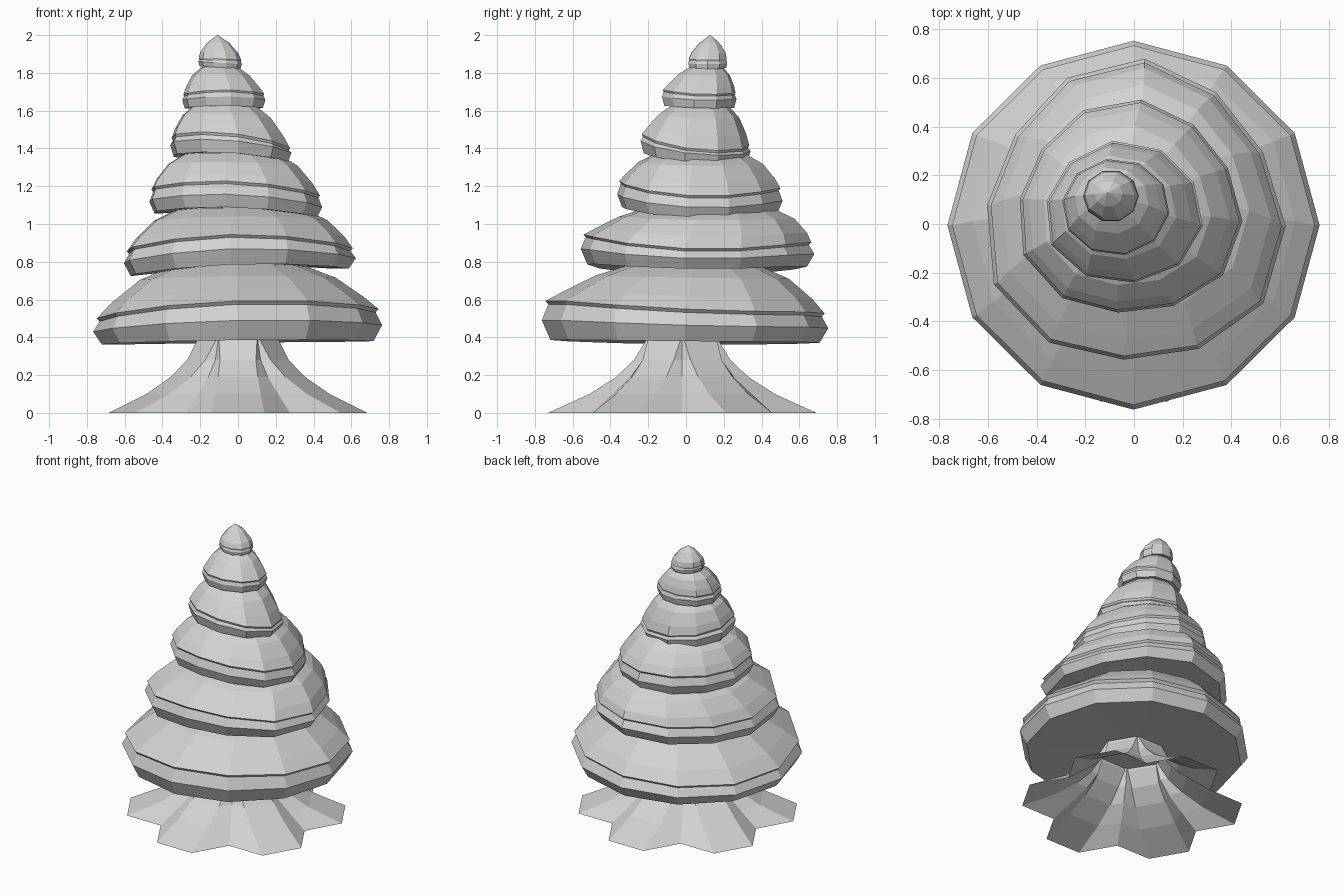
import bpy, bmesh
from math import sin, cos, pi, radians
from mathutils import Vector

cube = bpy.data.objects.get("Cube")
if cube:
    bpy.data.objects.remove(cube, do_unlink=True)

SHADE = (0.65, 0.65, 0.65, 1)
grey = bpy.data.materials.new("plain_grey")
grey.use_nodes = True
grey.diffuse_color = SHADE
grey.node_tree.nodes["Principled BSDF"].inputs["Base Color"].default_value = SHADE


def loft(name, rings, close_bottom=True):
    """Skin a stack of equal-sized rings into one flat-shaded object."""
    bm = bmesh.new()
    loops = [[bm.verts.new(p) for p in ring] for ring in rings]
    for low, high in zip(loops, loops[1:]):
        n = len(low)
        for i in range(n):
            j = (i + 1) % n
            bm.faces.new((low[i], low[j], high[j], high[i]))
    bm.faces.new(loops[-1])
    if close_bottom:
        bm.faces.new(loops[0][::-1])
    mesh = bpy.data.meshes.new(name)
    bm.to_mesh(mesh)
    bm.free()
    mesh.materials.append(grey)
    obj = bpy.data.objects.new(name, mesh)
    bpy.context.collection.objects.link(obj)


# Cap outline: (height fraction, radius fraction)
DOME = [(0.3, 0.9), (0.65, 0.75), (0.9, 0.54), (1, 0.25)]
TIP = [(0.3, 0.88), (0.7, 0.5), (1, 0.01)]


def tier(name, n, twist, lobe, centre, radii, base, rim, step, top, top_centre, curve, power=1):
    """Branch layer: dished underside, sloping rim, then an overhanging cap."""
    def ring(scale, z, tilt, mid=centre):
        """Slightly three-lobed ellipse, tilted and bowed up at front and back."""
        pts = []
        for i in range(n):
            a = 2 * pi * i / n + radians(twist)
            r = scale * (1 + lobe * cos(3 * (a + radians(27))))
            x, y = radii[0] * r * cos(a), radii[1] * r * sin(a)
            lift = tilt[0] * x + tilt[1] * y - tilt[2] * scale * cos(2 * a)
            pts.append((mid[0] + x, mid[1] + y, z + lift))
        return pts

    (zb, *tb), (zs, *ts) = base, step
    between = [(b + s) / 2 for b, s in zip(tb, ts)]
    rings = [ring(0.3, zb + 0.02, tb),
             ring(0.94, zb, tb),
             ring(1.0, zb + rim, between),
             ring(0.955, zs, ts),
             ring(0.975, zs + 0.06 * (top - zs), ts)]
    for h, r in curve:
        c = [a + (b - a) * h for a, b in zip(centre, top_centre)]
        rings.append(ring(r ** power, zs + (top - zs) * h, [t * (1 - h) for t in ts], c))
    loft(name, rings)


# Branch layers from the ground up; base and step are (height, x slope, y slope, bow)
tier("lowest_branches", 12, 0, 0, (-0.002, -0.005), (0.765, 0.758), (0.375, 0.012, -0.01, 0.004),
     0.083, (0.525, 0.033, -0.045, 0.018), 0.815, (0, 0.05), DOME, 1.35)
tier("lower_branches", 12, -4, 0.045, (0, 0.035), (0.615, 0.62), (0.762, 0.033, -0.012, 0.02),
     0.068, (0.88, 0.01, -0.035, 0.032), 1.105, (0.01, 0.12), DOME)
tier("middle_branches", 12, -6, 0.04, (-0.02, 0.058), (0.46, 0.44), (1.06, -0.03, -0.035, 0.016),
     0.062, (1.175, -0.04, -0.04, 0.022), 1.395, (-0.04, 0.07), DOME)
tier("upper_branches", 10, -10, 0.02, (-0.042, 0.045), (0.326, 0.294), (1.347, -0.06, -0.09, 0.006),
     0.058, (1.424, -0.1, -0.12, 0.01), 1.65, (-0.075, 0.075), DOME, 1.1)
tier("high_branches", 10, -8, 0, (-0.075, 0.07), (0.222, 0.2), (1.617, 0, -0.03, 0.004),
     0.045, (1.685, 0, -0.04, 0.008), 1.845, (-0.1, 0.11), DOME, 1.3)
tier("treetop", 10, 0, 0, (-0.095, 0.115), (0.115, 0.108), (1.828, -0.07, 0, 0),
     0.025, (1.866, -0.05, 0, 0), 2.0, (-0.108, 0.128), TIP)

# Trunk flaring into six roots: (height, root reach, half width, fold radius)
FLARE = [(0, 0.71, 0.14, 0.55), (0.1, 0.49, 0.12, 0.425), (0.19, 0.35, 0.105, 0.315),
         (0.28, 0.255, 0.095, 0.24), (0.38, 0.195, 0.1, 0.21), (0.55, 0.17, 0.09, 0.19)]
trunk_rings = []
for z, reach, half, fold in FLARE:
    pts = []
    for k in range(6):
        a = radians(60 * k)
        out = Vector((cos(a + pi / 6), sin(a + pi / 6), 0))
        side = Vector((-out.y, out.x, 0))
        middle = Vector((0, -0.02, z))
        pts += [middle + Vector((cos(a), sin(a), 0)) * fold,
                middle + out * reach - side * half,
                middle + out * reach + side * half]
    trunk_rings.append(pts)
loft("trunk_with_roots", trunk_rings, close_bottom=False)
